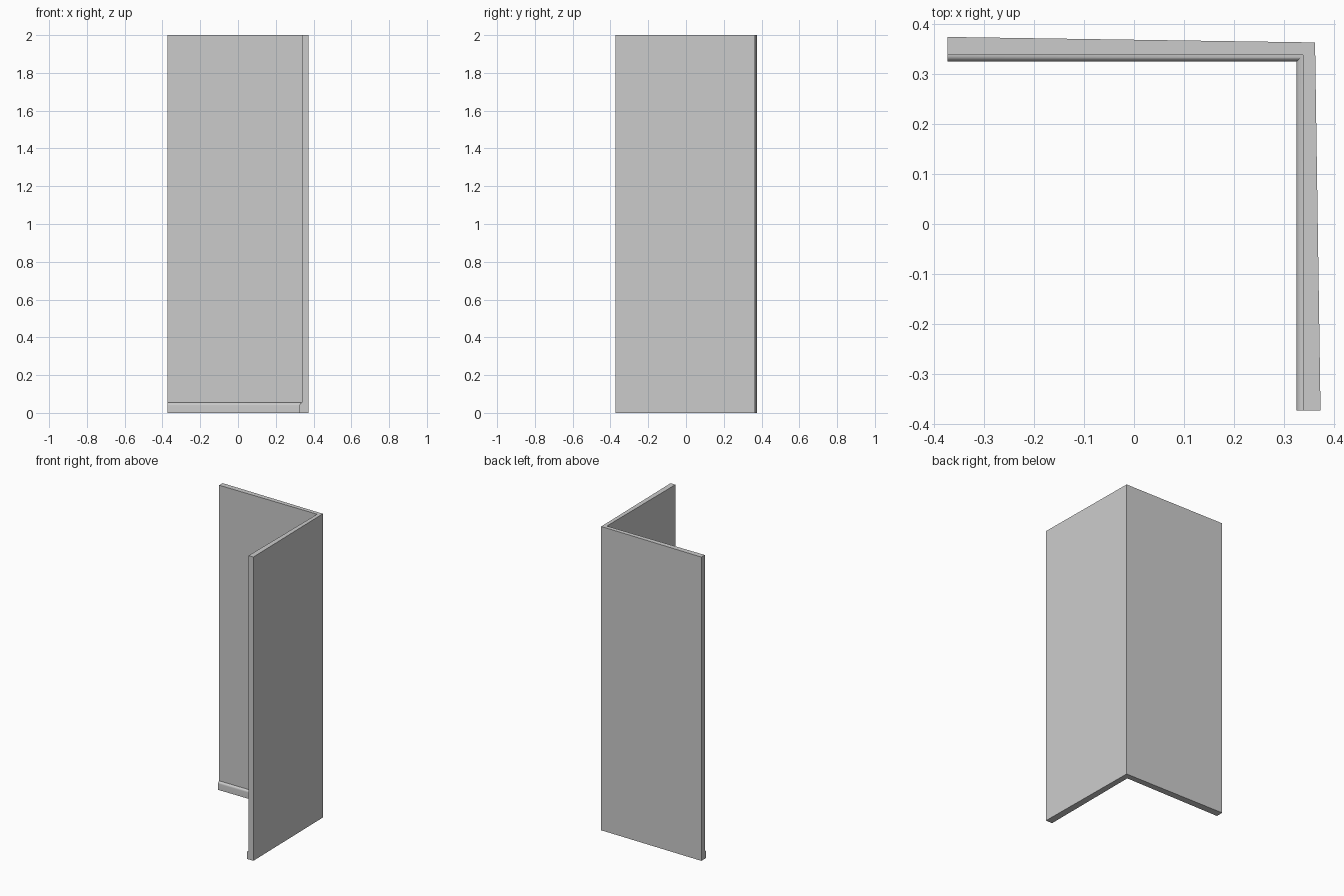
import bpy, bmesh, math

if "Cube" in bpy.data.objects:
    bpy.data.objects.remove(bpy.data.objects["Cube"])

END = -0.374      # free end of both walls
INNER = 0.339     # inner wall faces
HEIGHT = 2.0


def make_object(name, bm):
    bmesh.ops.recalc_face_normals(bm, faces=bm.faces)
    mesh = bpy.data.meshes.new(name)
    bm.to_mesh(mesh)
    bm.free()
    obj = bpy.data.objects.new(name, mesh)
    bpy.context.collection.objects.link(obj)
    return obj


# Corner walls: L-shaped plan with slightly tapering outer faces
plan = [(END, 0.375), (END, INNER), (INNER, INNER),
        (INNER, END), (0.374, END), (0.363, 0.364)]
bm = bmesh.new()
floor = bm.faces.new([bm.verts.new((x, y, 0)) for x, y in plan])
top = bmesh.ops.extrude_face_region(bm, geom=[floor])["geom"]
bmesh.ops.translate(bm, vec=(0, 0, HEIGHT),
                    verts=[g for g in top if isinstance(g, bmesh.types.BMVert)])
make_object("corner_walls", bm)

# Skirting board: rounded-top profile (depth, height) swept round the inner corner
D, H, R = 0.013, 0.054, 0.014
profile = [(0, 0), (D, 0)]
for i in range(9):
    a = math.pi / 2 * i / 8
    profile.append((D * math.cos(a), H - R + R * math.sin(a)))

bm = bmesh.new()
rings = []
for station in range(3):
    ring = []
    for d, z in profile:
        c = INNER - d
        x, y = [(END, c), (c, c), (c, END)][station]
        ring.append(bm.verts.new((x, y, z)))
    rings.append(ring)
n = len(profile)
for a, b in zip(rings, rings[1:]):
    for i in range(n):
        j = (i + 1) % n
        bm.faces.new((a[i], a[j], b[j], b[i]))
bm.faces.new(rings[0])
bm.faces.new(rings[-1])
board = make_object("skirting_board", bm)

bpy.context.view_layer.objects.active = board
board.select_set(True)
bpy.ops.object.shade_smooth_by_angle(angle=math.radians(30))
